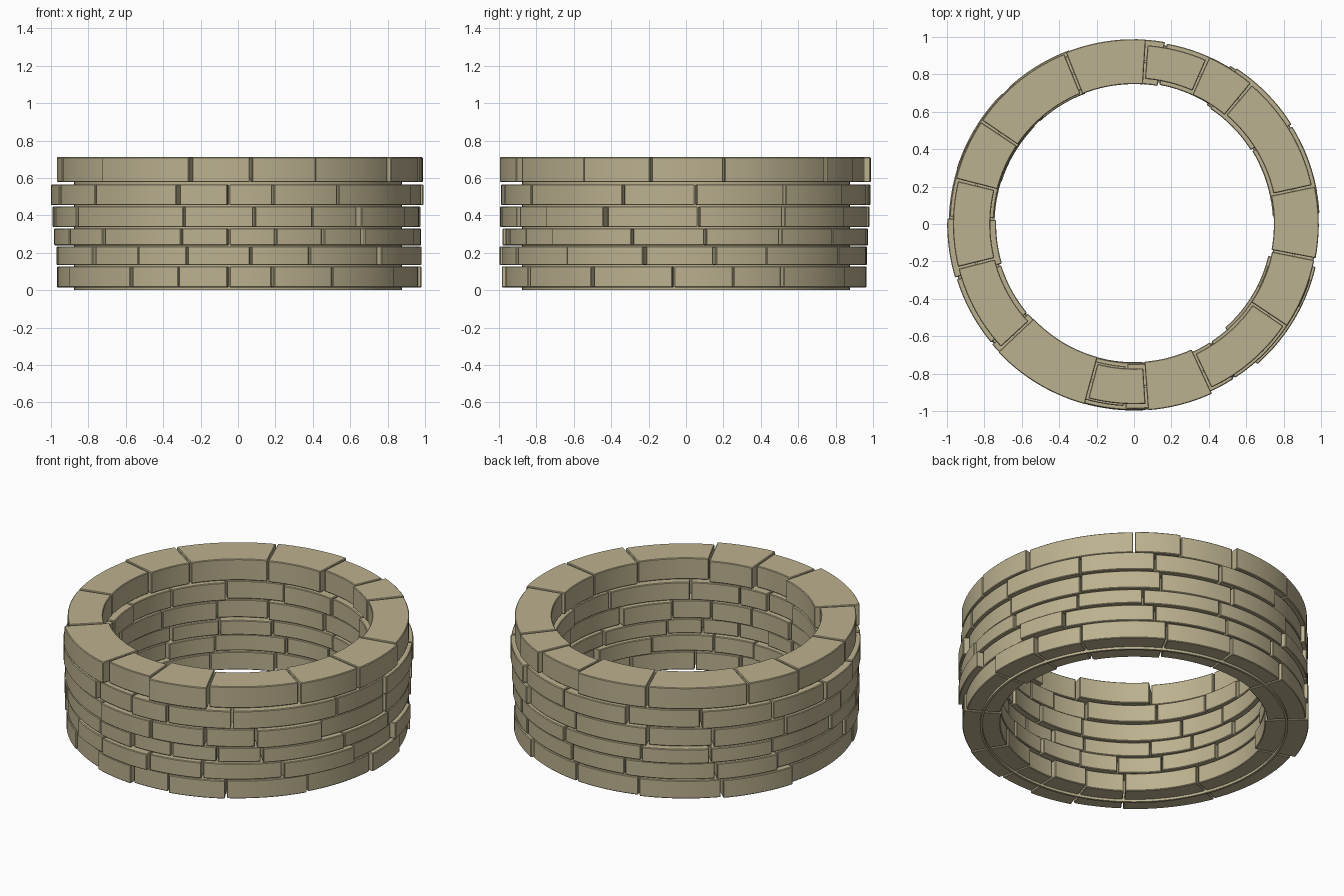
import bpy
import bmesh
import math
import random

random.seed(7)
if "Cube" in bpy.data.objects:
    bpy.data.objects.remove(bpy.data.objects["Cube"], do_unlink=True)

stone = bpy.data.materials.new("sandy stone")
stone.use_nodes = True
stone_colour = (0.50, 0.44, 0.275, 1)
stone.diffuse_color = stone_colour
stone.node_tree.nodes["Principled BSDF"].inputs["Base Color"].default_value = stone_colour

MIDDLE = 0.868   # radius of the wall's centre line
GAP = 0.010      # width of the upright joints
BEVEL = 0.004


def add_arc(bm, start, end, inner, outer, bottom, top, closed=False):
    """Sweep a rectangle around z from start to end (degrees)."""
    steps = max(2, round((end - start) / 2.5))
    count = steps if closed else steps + 1
    sections = []
    for i in range(count):
        a = math.radians(start + (end - start) * i / steps)
        corners = ((inner, bottom), (outer, bottom), (outer, top), (inner, top))
        sections.append([bm.verts.new((r * math.cos(a), r * math.sin(a), z)) for r, z in corners])
    for i in range(steps):
        here, there = sections[i], sections[(i + 1) % count]
        for k in range(4):
            n = (k + 1) % 4
            bm.faces.new((here[k], there[k], there[n], here[n]))
    if not closed:
        bm.faces.new(sections[0])
        bm.faces.new(sections[-1][::-1])


def finish(bm, name, bevel):
    bmesh.ops.recalc_face_normals(bm, faces=bm.faces[:])
    if bevel:
        sharp = [e for e in bm.edges if e.calc_face_angle(0) > math.radians(40)]
        bmesh.ops.bevel(bm, geom=sharp, offset=BEVEL, segments=1, affect='EDGES')
    mesh = bpy.data.meshes.new(name)
    bm.to_mesh(mesh)
    bm.free()
    mesh.materials.append(stone)
    obj = bpy.data.objects.new(name, mesh)
    bpy.context.collection.objects.link(obj)
    bpy.ops.object.select_all(action='DESELECT')
    obj.select_set(True)
    bpy.context.view_layer.objects.active = obj
    bpy.ops.object.shade_smooth_by_angle(angle=math.radians(30))


def build_course(name, bottom, top, joints, depths=None):
    """One ring of curved bricks; joints are angles in degrees."""
    bm = bmesh.new()
    trim = math.degrees(GAP / 2 / MIDDLE)
    for i, start in enumerate(joints):
        end = joints[i + 1] if i + 1 < len(joints) else joints[0] + 360
        half = depths[i] if depths else random.uniform(0.095, 0.131)
        add_arc(bm, start + trim, end - trim, MIDDLE - half, MIDDLE + half, bottom, top)
    finish(bm, name, True)


# Thin mortar ring inside the wall
core = bmesh.new()
add_arc(core, 0, 360, 0.862, 0.876, 0, 0.6, closed=True)
finish(core, "mortar_core", False)

# Brick courses from the ground up
build_course("bottom_course", 0.015, 0.128,
             [-158, -126, -109, -93, -79, -59, -31, -4, 15, 32, 61, 85, 109, 137, 163])
build_course("second_course", 0.134, 0.234,
             [-142, -123, -106, -86, -67, -40, -13, 9, 26, 57, 83, 104, 135, 157, 192])
build_course("third_course", 0.240, 0.330,
             [-156, -137, -108, -93, -78, -62, -47, -17, 6, 31, 53, 80, 110, 133, 155, 182])
build_course("fourth_course", 0.337, 0.448,
             [-151, -107, -85, -66, -49, -26, 4, 32, 59, 85, 112, 134, 160, 188])
build_course("fifth_course", 0.455, 0.566,
             [-140, -109, -93, -79, -57, -20, 3, 32, 57, 80, 105, 130, 155, 178, 197])
build_course("top_course", 0.578, 0.711,
             [-166, -137, -105, -86, -65, -34, -11, 12, 50, 66, 86, 112, 146, 166],
             [.1, .13, .095, .13, .1, .115, .12, .105, .11, .09, .12, .115, .115, .1])
